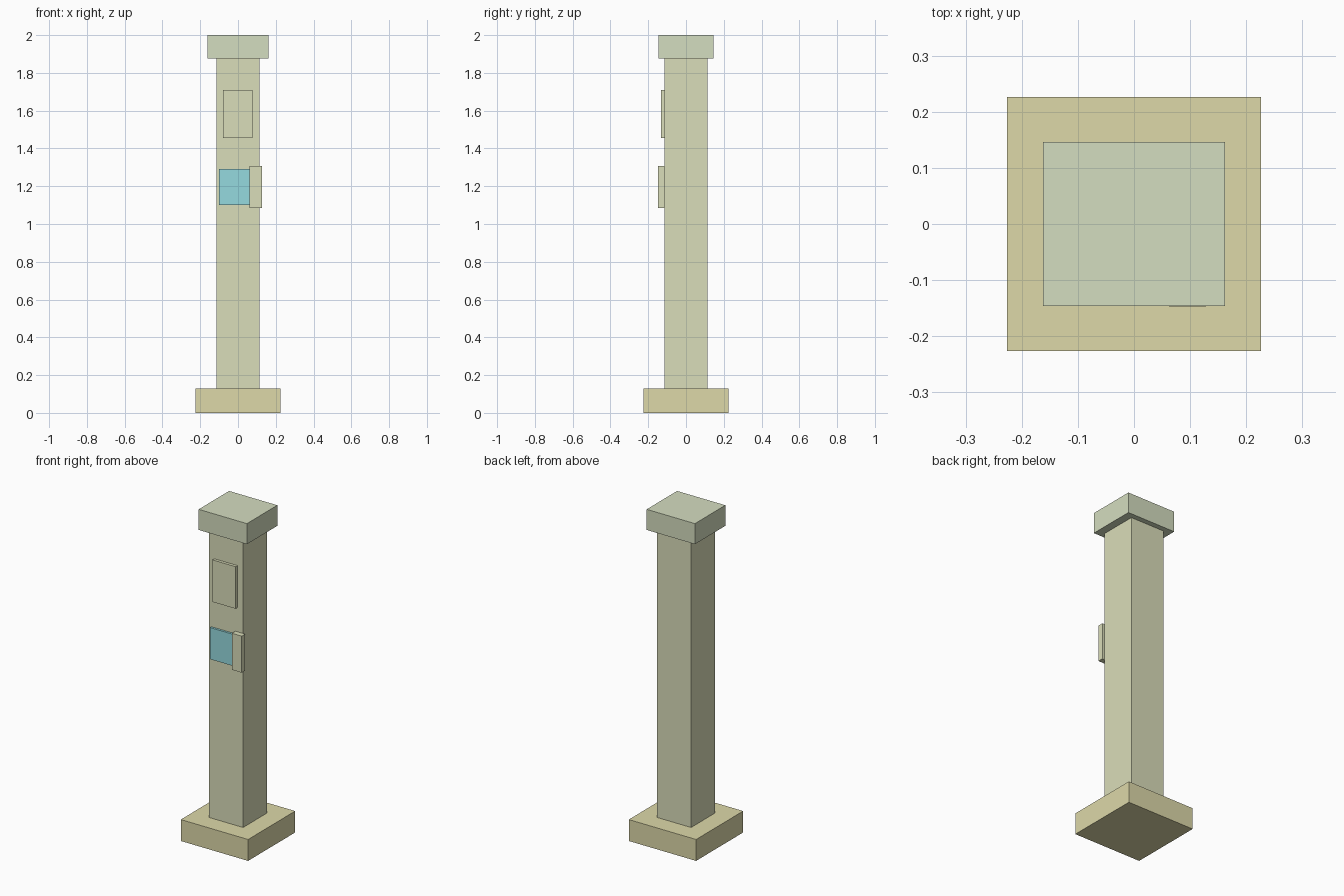
import bpy

if "Cube" in bpy.data.objects:
    bpy.data.objects.remove(bpy.data.objects["Cube"])


def material(name, rgb):
    mat = bpy.data.materials.new(name)
    linear = [(c / 255) ** 2.2 for c in rgb]
    mat.diffuse_color = (*linear, 1.0)
    mat.use_nodes = True
    mat.node_tree.nodes["Principled BSDF"].inputs["Base Color"].default_value = mat.diffuse_color
    return mat


def box(name, x, y, z, mat):
    """Box from (min, max) ranges on each axis."""
    spans = (x, y, z)
    bpy.ops.mesh.primitive_cube_add(size=1, location=[(a + b) / 2 for a, b in spans])
    obj = bpy.context.object
    obj.name = name
    obj.scale = [b - a for a, b in spans]
    bpy.ops.object.transform_apply(location=False, rotation=False, scale=True)
    obj.data.materials.append(mat)
    return obj


sand = material("sand", (220, 215, 167))
stone = material("pale_stone", (217, 220, 184))
sage = material("pale_sage", (211, 220, 190))
blue = material("light_blue", (148, 217, 222))

# Main pillar: base, shaft and cap
box("base", (-0.226, 0.226), (-0.226, 0.226), (0, 0.13), sand)
box("shaft", (-0.114, 0.114), (-0.114, 0.114), (0.13, 1.875), stone)
box("cap", (-0.162, 0.162), (-0.146, 0.146), (1.875, 2.0), sage)

# Front fittings: upper plate, blue screen and side reader
box("upper_plate", (-0.079, 0.076), (-0.132, -0.114), (1.455, 1.71), stone)
box("screen", (-0.10, 0.068), (-0.127, -0.114), (1.10, 1.292), blue)
box("side_reader", (0.062, 0.128), (-0.147, -0.114), (1.086, 1.308), stone)
